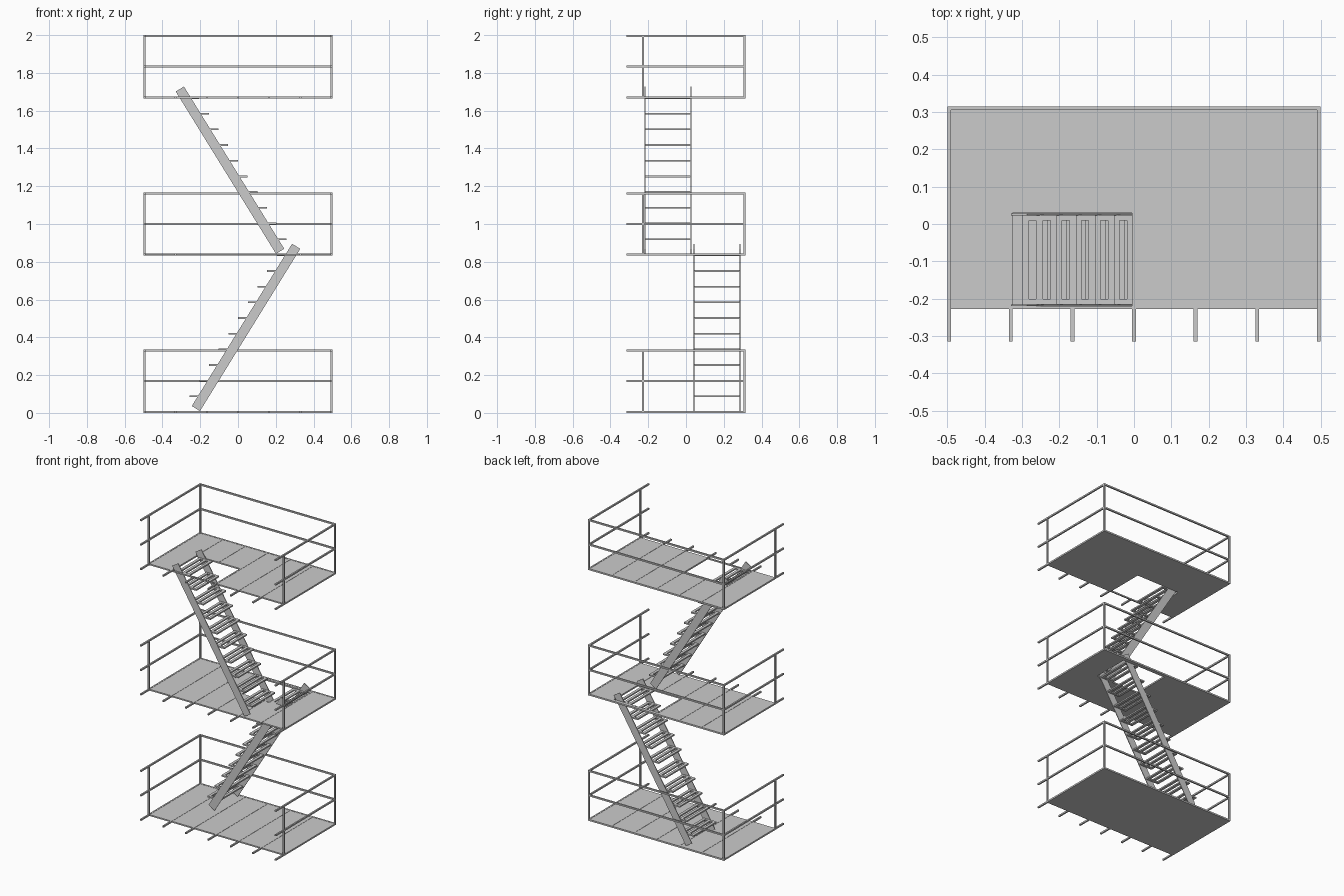
import bpy, bmesh
from mathutils import Vector

if "Cube" in bpy.data.objects:
    bpy.data.objects.remove(bpy.data.objects["Cube"])

T = 0.01          # square bar thickness
STOREY = 0.8325
BEAM_X = [-0.495 + i * 0.165 for i in range(7)]


def finish(name, bm):
    bmesh.ops.recalc_face_normals(bm, faces=bm.faces[:])
    me = bpy.data.meshes.new(name)
    bm.to_mesh(me)
    bm.free()
    ob = bpy.data.objects.new(name, me)
    bpy.context.collection.objects.link(ob)
    return ob


def box(bm, lo, hi):
    lo, hi = Vector(lo), Vector(hi)
    vs = bmesh.ops.create_cube(bm, size=1)['verts']
    for v in vs:
        v.co = (lo + hi) / 2 + v.co * (hi - lo)


def plate(name, xs, ys, z, thick, holes):
    """Flat grid plate with cells left out, extruded upward."""
    bm = bmesh.new()
    g = [[bm.verts.new((x, y, z)) for y in ys] for x in xs]
    for i in range(len(xs) - 1):
        for j in range(len(ys) - 1):
            if (i, j) not in holes:
                bm.faces.new((g[i][j], g[i + 1][j], g[i + 1][j + 1], g[i][j + 1]))
    ext = bmesh.ops.extrude_face_region(bm, geom=bm.faces[:])
    for v in ext['geom']:
        if isinstance(v, bmesh.types.BMVert):
            v.co.z += thick
    return finish(name, bm)


def landing(n, z, hole):
    # floor slab, with stairwell opening where needed
    xs, ys = [-0.5, 0.5], [-0.228, 0.315]
    if hole:
        x0, x1, y0, y1 = hole
        xs, ys = [-0.5, x0, x1, 0.5], [-0.228, y0, y1, 0.315]
    plate(f"floor_{n}", xs, ys, z, 0.009, {(1, 1)} if hole else set())

    # joists sticking out at the front
    bm = bmesh.new()
    for x in BEAM_X:
        spans = [(-0.315, 0.31)]
        if hole and x0 + 0.02 < x < x1 - 0.02:
            spans = [(-0.315, y0), (y1, 0.31)]
        for a, b in spans:
            box(bm, (x - T / 2, a, z + 0.0005), (x + T / 2, b, z + 0.0105))
    box(bm, (-0.5, 0.305, z + 0.0005), (0.5, 0.315, z + 0.0105))
    finish(f"joists_{n}", bm)

    # posts and rails on three sides
    bm = bmesh.new()
    for x in (-0.495, 0.495):
        for y in (-0.228, 0.31):
            box(bm, (x - T / 2, y - T / 2, z), (x + T / 2, y + T / 2, z + 0.335))
        for h in (0.163, 0.325):
            box(bm, (x - T / 2, -0.315, z + h), (x + T / 2, 0.315, z + h + T))
    for h in (0.163, 0.325):
        box(bm, (-0.5, 0.305, z + h), (0.5, 0.315, z + h + T))
    finish(f"railing_{n}", bm)


def stair(n, z, s, y0, y1):
    """Flight climbing towards x*s, between y0 and y1."""
    a, b = Vector((-0.223 * s, 0, z + 0.023)), Vector((0.308 * s, 0, z + 0.882))
    d = (b - a).normalized()
    side = Vector((d.z, 0, -d.x)) * 0.0255
    # stringer plates
    bm = bmesh.new()
    for y in (y0, y1 - 0.005):
        f = bm.faces.new([bm.verts.new(p + Vector((0, y, 0)))
                          for p in (a + side, b + side, b - side, a - side)])
        r = bmesh.ops.extrude_face_region(bm, geom=[f])
        for v in r['geom']:
            if isinstance(v, bmesh.types.BMVert):
                v.co.y += 0.005
    finish(f"stringers_{n}", bm)
    # slotted treads
    ya, yb = y0 + 0.004, y1 - 0.004
    for i in range(10):
        tz = z + 0.083 * (i + 1)
        cx = a.x + (tz - a.z) * d.x / d.z
        xs = sorted(cx + s * o for o in (-0.07, -0.052, -0.032, -0.014, 0.006, 0.024))
        plate(f"tread_{n}_{i}", xs, [ya, ya + 0.015, yb - 0.015, yb],
              tz, 0.009, {(1, 1), (3, 1)})


landing(1, 0, None)
landing(2, STOREY, (0.003, 0.328, 0.04, 0.29))
landing(3, STOREY * 2, (-0.328, -0.003, -0.22, 0.03))
stair(1, 0, 1, 0.04, 0.288)
stair(2, STOREY, -1, -0.22, 0.028)
